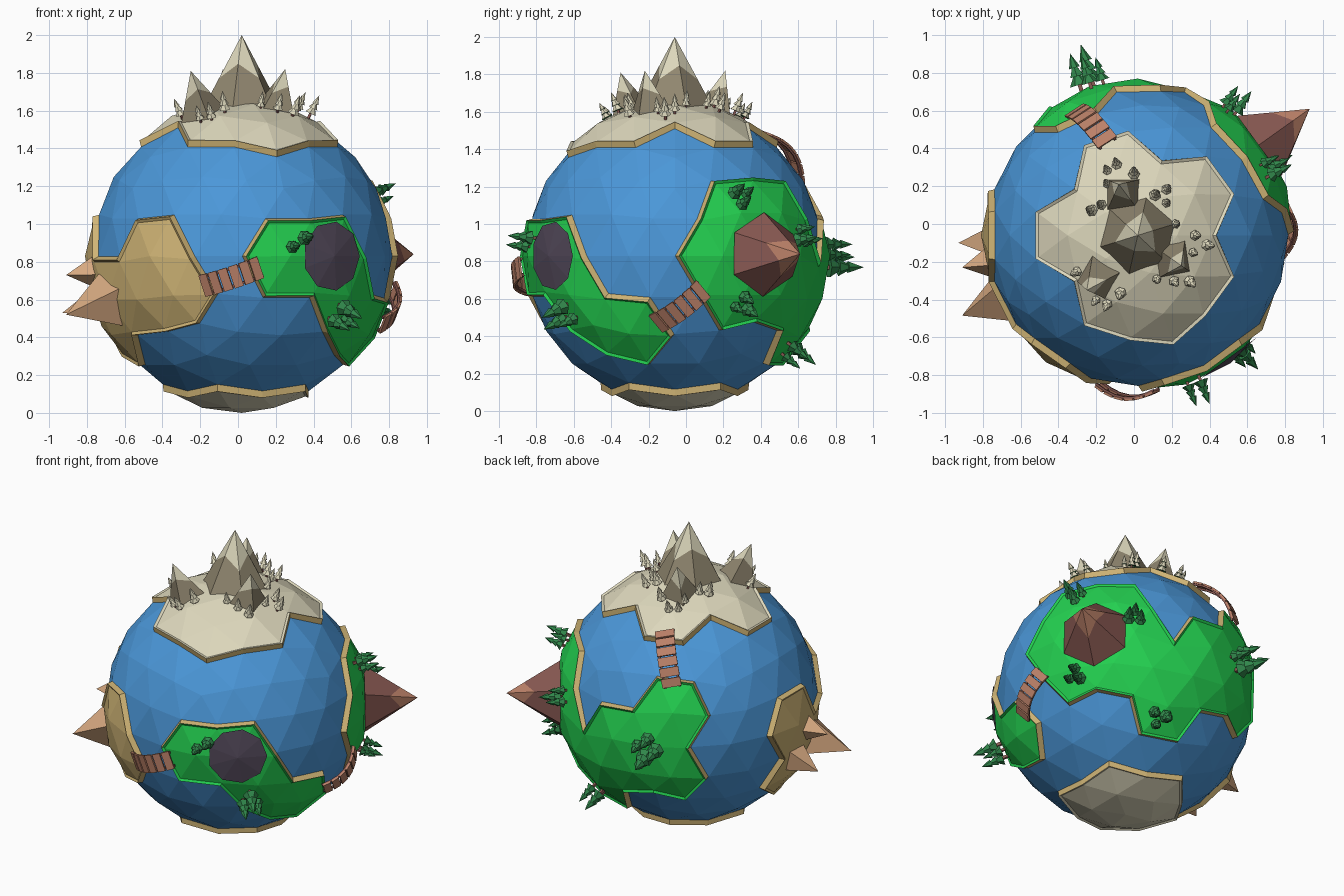
import bpy, bmesh, math
from math import sin, cos, pi, radians
from mathutils import Vector, Matrix

if "Cube" in bpy.data.objects:
    bpy.data.objects.remove(bpy.data.objects["Cube"])

CENTRE = Vector((0.02, -0.06, 0.83))
LAND_R, SEA_R = 0.83, 0.797

# Palette (linear)
COLOURS = {
    "ocean": (0.07, 0.31, 0.69), "grass": (0.017, 0.63, 0.08),
    "sand": (0.63, 0.46, 0.18), "ice": (0.72, 0.68, 0.50),
    "rock": (0.28, 0.24, 0.16), "spike": (0.68, 0.40, 0.22),
    "clay": (0.50, 0.22, 0.14), "volcano": (0.25, 0.10, 0.085),
    "crater": (0.084, 0.065, 0.10), "leaf": (0.03, 0.24, 0.07),
}
NAMES = list(COLOURS)
MATS = []
for name, rgb in COLOURS.items():
    mat = bpy.data.materials.new(name)
    mat.use_nodes = True
    mat.diffuse_color = (*rgb, 1)
    bsdf = mat.node_tree.nodes["Principled BSDF"]
    bsdf.inputs["Base Color"].default_value = (*rgb, 1)
    bsdf.inputs["Roughness"].default_value = 0.9
    MATS.append(mat)


def finish(name, bm):
    mesh = bpy.data.meshes.new(name)
    bm.to_mesh(mesh)
    bm.free()
    for mat in MATS:
        mesh.materials.append(mat)
    obj = bpy.data.objects.new(name, mesh)
    bpy.context.collection.objects.link(obj)
    return obj


def direction(az, el):
    a, e = radians(az), radians(el)
    return Vector((cos(e) * cos(a), cos(e) * sin(a), sin(e)))


def frame(n, r):
    """Local frame standing on the globe along direction n."""
    return Matrix.Translation(CENTRE + n * r) @ n.to_track_quat('Z', 'Y').to_matrix().to_4x4()


def cone(bm, m, n, r, h, colour, tip=None, under=None, spin=0.0, snow=0.5):
    """Cone with an optional zigzag coloured tip."""
    def ring(scale, z):
        return [bm.verts.new(m @ Vector((r * scale(i) * cos(2 * pi * i / n + spin),
                                         r * scale(i) * sin(2 * pi * i / n + spin), z(i))))
                for i in range(n)]
    base = ring(lambda i: 1, lambda i: 0)
    apex = bm.verts.new(m @ Vector((0, 0, h)))
    bottom = bm.faces.new(base[::-1])
    bottom.material_index = NAMES.index(under or colour)
    top = base
    if tip:
        level = lambda i: snow + (0.1 if i % 2 else -0.1)
        top = ring(lambda i: 1 - level(i), lambda i: h * level(i))
        for i in range(n):
            j = (i + 1) % n
            f = bm.faces.new((base[i], base[j], top[j], top[i]))
            f.material_index = NAMES.index(colour)
    for i in range(n):
        f = bm.faces.new((top[i], top[(i + 1) % n], apex))
        f.material_index = NAMES.index(tip or colour)


def box(bm, m, size, colour):
    made = bmesh.ops.create_cube(bm, size=1, matrix=m @ Matrix.Diagonal((*size, 1)))
    for f in {f for v in made["verts"] for f in v.link_faces}:
        f.material_index = NAMES.index(colour)


def peak(name, apex, base_r, n, r, colour, tip=None, spin=0.0, snow=0.5):
    """Radial cone whose point is given in world space."""
    d = Vector(apex) - CENTRE
    bm = bmesh.new()
    cone(bm, frame(d.normalized(), base_r), n, r, d.length - base_r, colour, tip, None, spin, snow)
    finish(name, bm)


# Ocean
bm = bmesh.new()
bmesh.ops.create_icosphere(bm, subdivisions=3, radius=SEA_R, matrix=Matrix.Translation(CENTRE))
finish("ocean", bm)


# Land masses: globe facets inside an outline, with a sandy shore
def land(name, outline, colour):
    dirs = [direction(*p) for p in outline]
    mid = sum(dirs, Vector()).normalized()
    q = mid.to_track_quat('Z', 'Y').inverted()

    def flat(d):
        v = q @ d.normalized()
        return v.xy.normalized() * v.angle(Vector((0, 0, 1))) if v.xy.length > 1e-6 else v.xy
    poly = [flat(d) for d in dirs]

    def inside(p):
        hit = False
        for a, b in zip(poly, poly[1:] + poly[:1]):
            if (a.y > p.y) != (b.y > p.y) and p.x < a.x + (b.x - a.x) * (p.y - a.y) / (b.y - a.y):
                hit = not hit
        return hit

    bm = bmesh.new()
    bmesh.ops.create_icosphere(bm, subdivisions=3, radius=LAND_R)
    drop = [f for f in bm.faces if f.calc_center_median().dot(mid) < 0
            or not inside(flat(f.calc_center_median()))]
    bmesh.ops.delete(bm, geom=drop, context='FACES')
    for f in bm.faces:
        f.material_index = NAMES.index(colour)
    rim = {v for v in bm.verts if v.is_boundary}
    shore = bmesh.ops.inset_region(bm, faces=bm.faces[:], thickness=0.02,
                                   use_boundary=True, use_even_offset=True)["faces"]
    step = {v for f in shore for v in f.verts} - rim
    rest = [f for f in bm.faces if f not in set(shore)]
    bmesh.ops.inset_region(bm, faces=rest, thickness=0.012,
                           use_boundary=True, use_even_offset=True)
    for f in shore:
        f.material_index = NAMES.index("sand")
    for v in rim:
        v.co *= 0.955
    for v in step:
        v.co *= 0.985
    bmesh.ops.translate(bm, verts=bm.verts[:], vec=CENTRE)
    finish(name, bm)


land("front_island", [(-90, 0), (-81, 13), (-62, 13), (-46, 16), (-36, 0), (-26, -13), (-10, -16),
                      (0, -32), (-14, -46), (-36, -42), (-53, -30), (-62, -16), (-82, -16)], "grass")
land("back_continent", [(0, 0), (9, 13), (17, 30), (36, 32), (54, 30), (62, 13), (72, 0), (81, 13),
                        (98, 16), (108, 32), (126, 30), (134, 13), (126, 0), (134, -16), (125, -30),
                        (108, -27), (90, -30), (86, -46), (58, -46), (53, -30), (36, -27),
                        (18, -30), (10, -16)], "grass")
land("desert", [(-134, 13), (-118, 16), (-108, 0), (-98, -13), (-108, -27), (-125, -30), (-144, -32),
                (-158, -46), (-180, -42), (162, -30), (170, -13), (162, 0), (170, 16), (-170, 16),
                (-162, 0), (-144, 0)], "sand")
north = []
for k in range(5):
    a = 72 * k
    north += [(a - 22.4, 46.4), (a, 42.4 if k == 4 else 58.3), (a + 22.4, 46.4)]
land("north_ice_cap", north, "ice")
land("south_ice_cap", [(36 * k, -60) for k in range(10)], "ice")

# Mountains, volcano and desert spikes
peak("main_mountain", (0.02, -0.06, 2.0), 0.79, 6, 0.21, "rock", "ice", 0.3, 0.5)
for i, apex in enumerate([(0.25, -0.22, 1.82), (-0.25, -0.35, 1.81), (-0.08, 0.21, 1.82)]):
    peak(f"small_mountain_{i + 1}", apex, 0.79, 4, 0.13, "rock", "ice", i, 0.55)
peak("volcano", (0.93, 0.61, 0.84), 0.80, 6, 0.225, "volcano", "clay", 0.5, 0.58)
for i, (apex, r) in enumerate([((-0.91, -0.485, 0.52), 0.16), ((-0.91, -0.23, 0.73), 0.09),
                               ((-0.93, -0.1, 0.53), 0.11)]):
    peak(f"desert_spike_{i + 1}", apex, 0.79, 4, r, "spike", None, 0.4 + i)

# Crater floor laid over the front island
bm = bmesh.new()
cone(bm, frame(direction(-54, 0), 0.808), 9, 0.185, 0.028, "crater")
finish("crater", bm)


# Trees: trunk plus three stacked cones
def tree(bm, m, s, colour, under):
    box(bm, m @ Matrix.Translation((0, 0, s * 0.12)), (s * 0.1, s * 0.1, s * 0.4), "volcano")
    for i in range(3):
        cone(bm, m @ Matrix.Translation((0, 0, s * (0.2 + 0.22 * i))), 6,
             s * (0.25 - 0.055 * i), s * 0.37, colour, None, under, i * 0.5)


GROVES = [(-69, 5, 2, 0.15), (-48, -22, 3, 0.18), (27, 22, 3, 0.15), (54, 7, 3, 0.15),
          (107, 0, 4, 0.22), (27, -18, 3, 0.15), (68, -37, 3, 0.16)]
for g, (az, el, count, size) in enumerate(GROVES):
    bm = bmesh.new()
    base = frame(direction(az, el), 0.81)
    for k in range(count):
        a = 2 * pi * k / count + g + 0.6
        m = base @ Matrix.Translation((0.28 * size * cos(a), 0.28 * size * sin(a), 0))
        tree(bm, m, size * (1.1 - 0.13 * k), "leaf", "leaf")
    finish(f"grove_{g + 1}", bm)

SNOW_TREES = [(-.14, .28), (-.09, .31), (0, .26), (-.14, .21), (.17, .18), (.11, .15), (.17, .11),
              (-.17, .1), (-.22, .07), (.22, 0), (.32, -.06), (.38, -.11), (.31, -.15), (-.3, -.25),
              (-.07, -.36), (.12, -.29), (.21, -.3), (.29, -.3), (-.2, -.4), (-.14, -.42)]
bm = bmesh.new()
for i, (x, y) in enumerate(SNOW_TREES):
    px, py = x - CENTRE.x, y - CENTRE.y
    n = Vector((px, py, math.sqrt(LAND_R ** 2 - px * px - py * py))).normalized()
    tree(bm, frame(n, 0.815), 0.1 + 0.015 * (i % 3), "ice", "leaf")
finish("snowy_trees", bm)


# Arched plank bridges
def bridge(name, start, end, planks=6, width=0.12):
    a, b = direction(*start), direction(*end)
    side = a.cross(b).normalized()

    def place(t):
        n = a.slerp(b, t)
        r = 0.832 + 0.04 * sin(pi * t)
        slope = 0.04 * pi * cos(pi * t)
        along = (side.cross(n) * a.angle(b) * r + n * slope).normalized()
        m = Matrix((along, side, along.cross(side))).transposed().to_4x4()
        return Matrix.Translation(CENTRE + n * r) @ m
    step = a.angle(b) * 0.87 / planks
    bm = bmesh.new()
    for i in range(planks):
        m = place((i + 0.5) / planks)
        box(bm, m, (step * 0.86, width, 0.012), "clay")
        for s in (-1, 1):
            box(bm, m @ Matrix.Translation((0, s * width * 0.38, -0.01)),
                (step * 1.05, 0.014, 0.012), "volcano")
    finish(name, bm)


bridge("front_bridge", (-105, -11), (-83, -4))
bridge("right_bridge", (-8, -26), (11, -12))
bridge("north_bridge", (117, 27), (108, 52))
